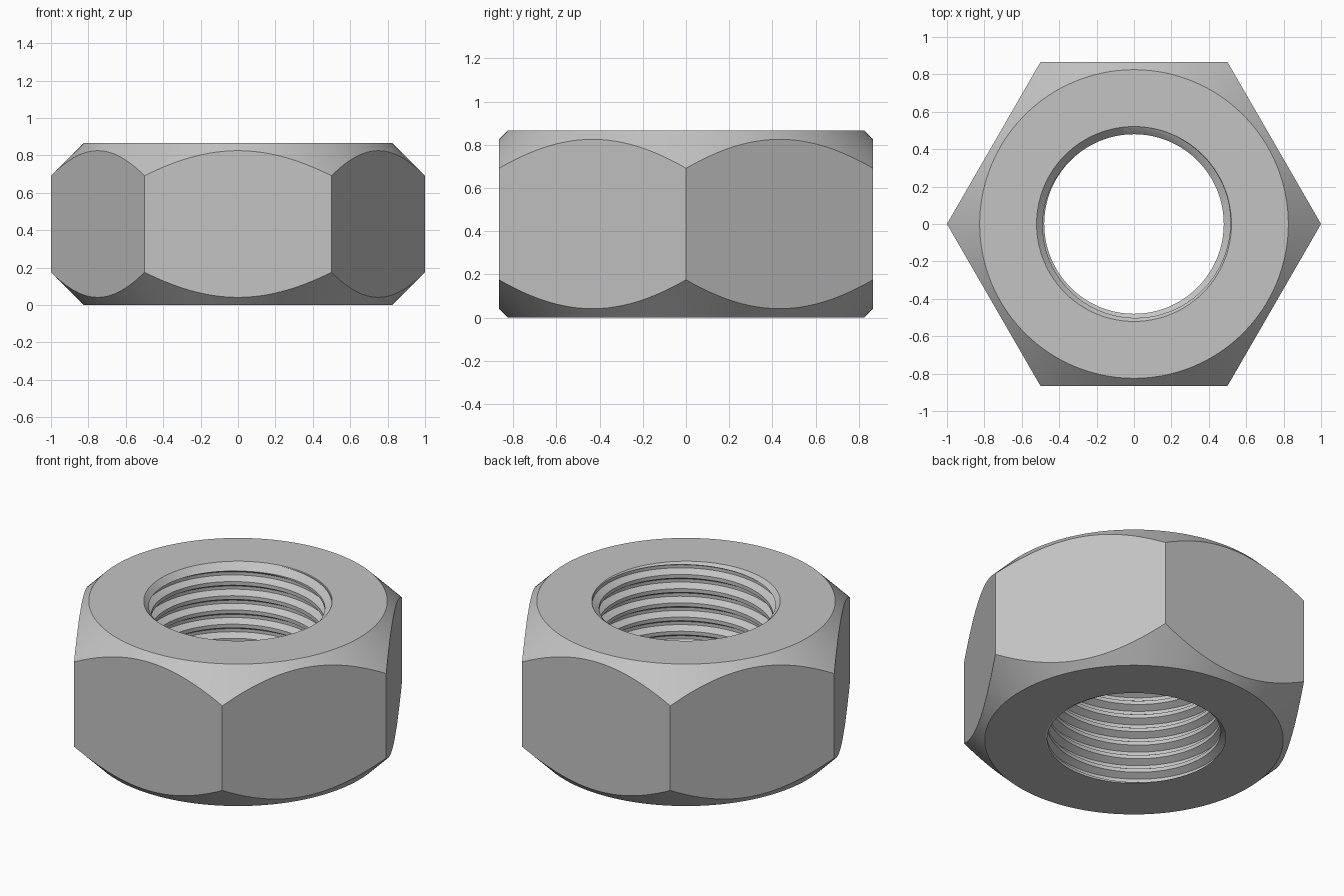
import bpy, bmesh, math

if "Cube" in bpy.data.objects:
    bpy.data.objects.remove(bpy.data.objects["Cube"])

HEIGHT = 0.866      # nut height
FLAT_R = 0.825      # radius of the flat ring on top and bottom
MINOR, MAJOR = 0.48, 0.518   # thread crest and root radii
PITCH = HEIGHT / 10
SEG = 128

steel = bpy.data.materials.new("steel grey")
steel.diffuse_color = (0.55, 0.55, 0.55, 1)
steel.use_nodes = True
steel.node_tree.nodes["Principled BSDF"].inputs["Base Color"].default_value = steel.diffuse_color


def finish(name, bm, helper=True):
    bmesh.ops.recalc_face_normals(bm, faces=bm.faces)
    mesh = bpy.data.meshes.new(name)
    bm.to_mesh(mesh)
    bm.free()
    mesh.materials.append(steel)
    ob = bpy.data.objects.new(name, mesh)
    bpy.context.collection.objects.link(ob)
    ob.hide_render = helper
    return ob


def lathe(name, profile, sides):
    """Closed solid from (radius, z) rings, capped at both ends."""
    bm = bmesh.new()
    rings = [[bm.verts.new((r * math.cos(math.tau * k / sides),
                            r * math.sin(math.tau * k / sides), z))
              for k in range(sides)] for r, z in profile]
    for a, b in zip(rings, rings[1:]):
        for k in range(sides):
            n = (k + 1) % sides
            bm.faces.new((a[k], a[n], b[n], b[k]))
    bm.faces.new(rings[0][::-1])
    bm.faces.new(rings[-1])
    return finish(name, bm)


def thread_core(name):
    """Right-handed threaded rod, trimmed flat a little beyond both faces."""
    bm = bmesh.new()
    root, crest = 0.11 * PITCH, 0.37 * PITCH
    section = [(MAJOR, -root), (MAJOR, root), (MINOR, crest),
               (MINOR, PITCH - crest), (MAJOR, PITCH - root)]
    phase = math.radians(70)         # where the groove meets z = 0
    prev = None
    for i in range(-3 * SEG, 13 * SEG + 1):
        t = math.tau * i / SEG
        row = [bm.verts.new((r * math.cos(t + phase), r * math.sin(t + phase),
                             PITCH * i / SEG + dz)) for r, dz in section]
        if prev:
            for j in range(4):
                bm.faces.new((prev[j], row[j], row[j + 1], prev[j + 1]))
        prev = row
    bmesh.ops.remove_doubles(bm, verts=bm.verts, dist=1e-5)
    for z, sign in ((-0.03, -1), (HEIGHT + 0.03, 1)):
        bmesh.ops.bisect_plane(bm, geom=bm.verts[:] + bm.edges[:] + bm.faces[:],
                               plane_co=(0, 0, z), plane_no=(0, 0, sign),
                               clear_outer=True)
    rim = [e for e in bm.edges if e.is_boundary]
    bmesh.ops.holes_fill(bm, edges=rim, sides=0)
    return finish(name, bm)


# hexagonal body
nut = lathe("hex_nut", [(1, 0), (1, HEIGHT)], 6)
nut.hide_render = False

# cutters: double 45 degree corner chamfer, threaded hole, countersink on top
drop = 0.25
chamfer = lathe("chamfer_cutter", [(FLAT_R, 0), (FLAT_R + drop, drop),
                                   (FLAT_R + drop, HEIGHT - drop),
                                   (FLAT_R, HEIGHT)], 192)
thread = thread_core("thread_cutter")
sink = lathe("countersink_cutter", [(0.44, HEIGHT - 0.081),
                                    (0.561, HEIGHT + 0.04)], 192)

for cutter, op in ((chamfer, 'INTERSECT'), (thread, 'DIFFERENCE'),
                   (sink, 'DIFFERENCE')):
    mod = nut.modifiers.new(cutter.name, 'BOOLEAN')
    mod.operation, mod.object, mod.solver = op, cutter, 'EXACT'

# apply the cuts and remove the cutters
bpy.context.view_layer.update()
result = bpy.data.meshes.new_from_object(
    nut.evaluated_get(bpy.context.evaluated_depsgraph_get()))
nut.modifiers.clear()
nut.data = result
for cutter in (chamfer, thread, sink):
    bpy.data.objects.remove(cutter)

# smooth round surfaces, keep machined edges sharp
bpy.context.view_layer.objects.active = nut
nut.select_set(True)
bpy.ops.object.shade_smooth_by_angle(angle=math.radians(25))
